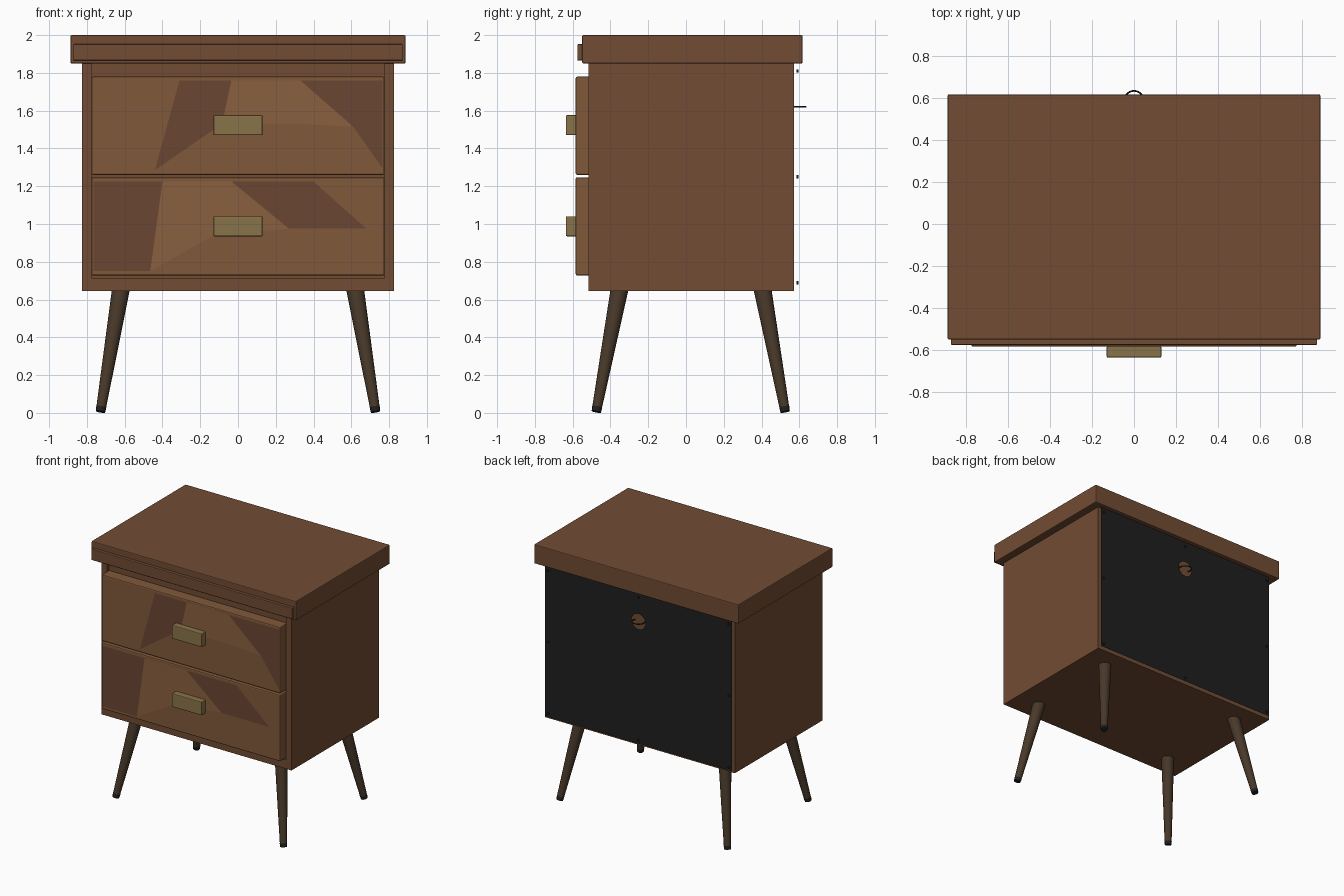
import bpy, bmesh
from math import cos, sin, pi
from mathutils import Vector, Matrix

if "Cube" in bpy.data.objects:
    bpy.data.objects.remove(bpy.data.objects["Cube"])


def material(name, rgb):
    m = bpy.data.materials.new(name)
    m.diffuse_color = (*rgb, 1)
    m.use_nodes = True
    m.node_tree.nodes["Principled BSDF"].inputs["Base Color"].default_value = m.diffuse_color
    return m


WOOD = material("walnut", (0.165, 0.072, 0.034))
MID = material("veneer_mid", (0.216, 0.10, 0.042))
LIGHT = material("veneer_light", (0.254, 0.115, 0.051))
DARK = material("veneer_dark", (0.147, 0.062, 0.032))
BRASS = material("brass", (0.25, 0.175, 0.065))
LEG = material("dark_wood", (0.065, 0.040, 0.022))
BLACK = material("black", (0.014, 0.014, 0.014))


def finish(name, bm, mat):
    me = bpy.data.meshes.new(name)
    bm.to_mesh(me)
    bm.free()
    me.materials.append(mat)
    ob = bpy.data.objects.new(name, me)
    bpy.context.collection.objects.link(ob)
    return ob


def box(name, x, y, z, mat, bevel=0):
    bm = bmesh.new()
    bmesh.ops.create_cube(bm, size=1)
    for v in bm.verts:
        v.co = [(r[0] + r[1]) / 2 + c * (r[1] - r[0]) for c, r in zip(v.co, (x, y, z))]
    ob = finish(name, bm, mat)
    if bevel:
        mod = ob.modifiers.new("bevel", 'BEVEL')
        mod.width, mod.segments = bevel, 2
    return ob


def rod(name, a, b, r1, r2, mat, sides=24):
    a, b = Vector(a), Vector(b)
    d = b - a
    bm = bmesh.new()
    mat4 = Matrix.Translation((a + b) / 2) @ d.to_track_quat('Z', 'Y').to_matrix().to_4x4()
    bmesh.ops.create_cone(bm, cap_ends=True, segments=sides, radius1=r1, radius2=r2,
                          depth=d.length, matrix=mat4)
    for f in bm.faces:
        f.smooth = len(f.verts) == 4
    return finish(name, bm, mat)


# Top slab with front trim strip
box("top_slab", (-0.887, 0.887), (-0.55, 0.617), (1.85, 2.0), WOOD, 0.006)
box("top_front_strip", (-0.872, 0.872), (-0.575, -0.548), (1.866, 1.952), WOOD, 0.004)

# Carcass: side boards, bottom board and recessed core
for side, s in (("left", -1), ("right", 1)):
    box(side + "_side_board", sorted((s * 0.775, s * 0.825)), (-0.515, 0.572), (0.645, 1.85), WOOD)
box("bottom_board", (-0.775, 0.775), (-0.515, 0.572), (0.645, 0.715), WOOD)
box("cabinet_core", (-0.775, 0.775), (-0.49, 0.57), (0.715, 1.85), WOOD)

# Veneer pieces of each drawer: colour and (x, z) outline
upper = [
    (MID, [(-.765, 1.76), (-.31, 1.76), (-.44, 1.285), (-.765, 1.285)]),
    (DARK, [(-.31, 1.76), (-.035, 1.76), (-.085, 1.53), (-.44, 1.285)]),
    (LIGHT, [(-.035, 1.76), (.33, 1.76), (.61, 1.515), (.33, 1.53), (-.085, 1.53)]),
    (DARK, [(.33, 1.76), (.765, 1.76), (.765, 1.295), (.61, 1.515)]),
    (MID, [(-.44, 1.285), (-.085, 1.53), (.33, 1.53), (.61, 1.515), (.765, 1.285)]),
]
lower = [
    (DARK, [(-.765, 1.225), (-.40, 1.225), (-.465, .75), (-.765, .75)]),
    (LIGHT, [(-.40, 1.225), (-.035, 1.225), (.27, .975), (-.13, .94), (-.465, .75)]),
    (DARK, [(-.035, 1.225), (.40, 1.225), (.68, .975), (.27, .975)]),
    (MID, [(.40, 1.225), (.765, 1.225), (.765, .76), (.68, .975)]),
    (MID, [(-.465, .75), (-.13, .94), (.27, .975), (.68, .975), (.765, .75)]),
]

# Drawers with veneer fronts and block handles
for name, z0, z1, hz, pieces in (("upper", 1.26, 1.78, 1.523, upper),
                                 ("lower", 0.727, 1.247, 0.988, lower)):
    box(name + "_drawer_front", (-0.775, 0.775), (-0.584, -0.49), (z0, z1), MID, 0.008)
    for i, (mat, outline) in enumerate(pieces):
        bm = bmesh.new()
        f = bm.faces.new([bm.verts.new((x, -0.587, z)) for x, z in outline])
        f.normal_update()
        if f.normal.y > 0:
            f.normal_flip()
        finish(f"{name}_drawer_veneer_{i + 1}", bm, mat)
    box(name + "_handle", (-0.13, 0.13), (-0.636, -0.58), (hz - 0.053, hz + 0.053), BRASS, 0.006)

# Splayed tapered legs with dark feet
for fb, yt, yb in (("front", -0.352, -0.475), ("back", 0.405, 0.525)):
    for side, s in (("left", -1), ("right", 1)):
        top, foot = Vector((s * 0.62, yt, 0.655)), Vector((s * 0.728, yb, 0.006))
        mid = foot.lerp(top, 0.04)
        rod(f"{fb}_{side}_leg", mid, top, 0.026, 0.047, LEG)
        rod(f"{fb}_{side}_foot", foot, mid, 0.025, 0.027, BLACK)

# Thin back panel with a cable hole
HOLE_Z, BACK_Y = 1.62, 0.588
bm = bmesh.new()
for loop in ([(-.81, .662), (.81, .662), (.81, 1.848), (-.81, 1.848)],
             [(0.06 * cos(i * pi / 12), HOLE_Z + 0.06 * sin(i * pi / 12)) for i in range(24)]):
    vs = [bm.verts.new((x, BACK_Y, z)) for x, z in loop]
    for i, v in enumerate(vs):
        bm.edges.new((v, vs[i - 1]))
bmesh.ops.triangle_fill(bm, use_beauty=True, use_dissolve=False, edges=bm.edges[:])
for f in bm.faces:
    f.normal_update()
    if f.normal.y < 0:
        f.normal_flip()
finish("back_panel", bm, BLACK)

# Thin cable ring lying level in the hole
bpy.ops.mesh.primitive_torus_add(location=(0, BACK_Y, HOLE_Z), major_radius=0.046,
                                 minor_radius=0.004, major_segments=24, minor_segments=6)
ring = bpy.context.object
ring.name = "cable_ring"
ring.data.materials.append(BLACK)

# Panel screws round the edge
for x in (-0.785, 0, 0.785):
    for z in (0.69, 1.25, 1.81):
        if x or z != 1.25:
            rod("panel_screw", (x, BACK_Y - 0.002, z), (x, BACK_Y + 0.008, z), 0.009, 0.009, BLACK, 10)
